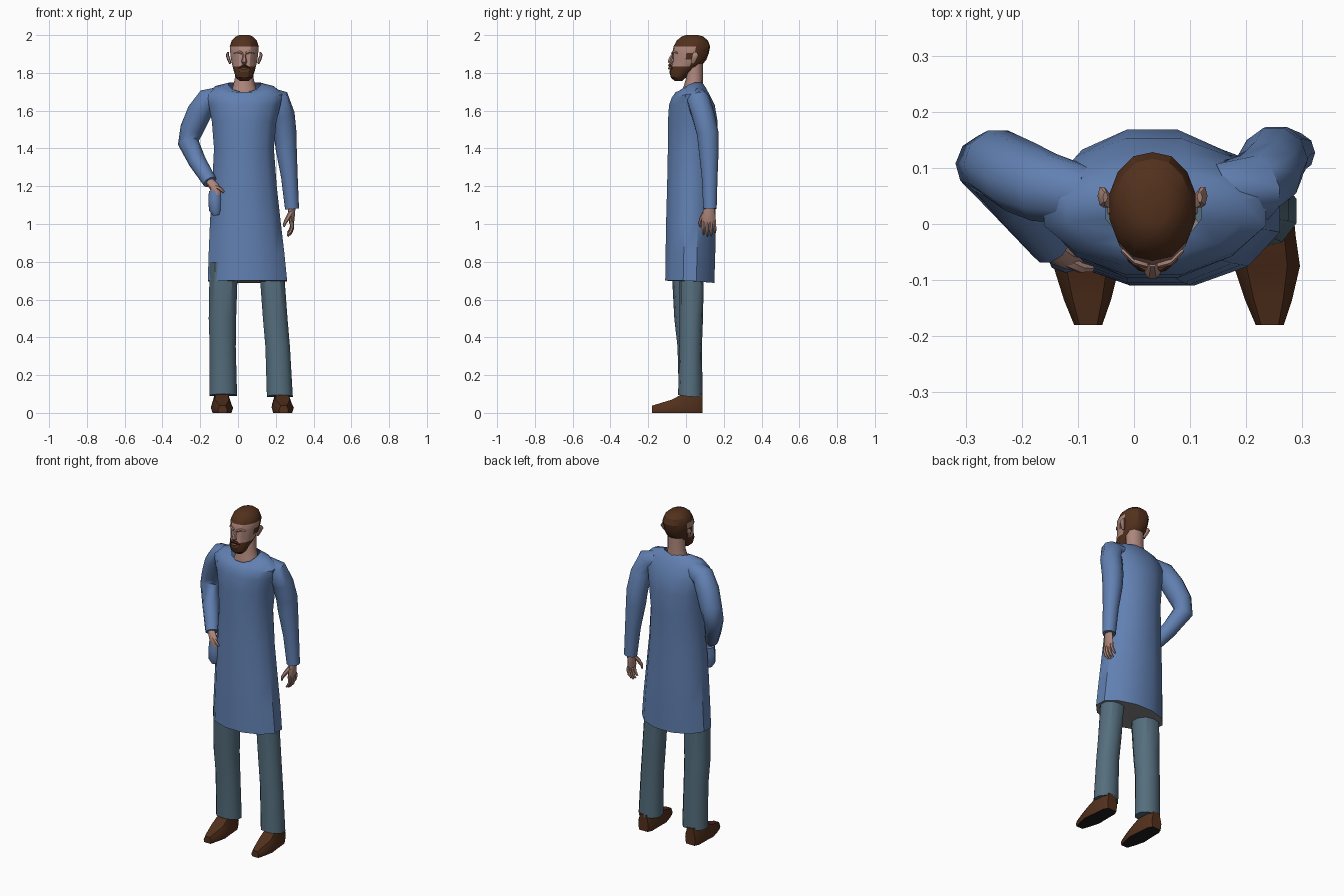
import bpy, bmesh
from math import cos, sin, pi, radians
from mathutils import Vector


def mat(name, rgb):
    m = bpy.data.materials.new(name)
    m.diffuse_color = (*rgb, 1)
    return m


BLUE = mat("blue_cloth", (0.12, 0.215, 0.44))
TROUSER = mat("slate_cloth", (0.09, 0.155, 0.205))
BROWN = mat("brown", (0.085, 0.03, 0.012))
SKIN = mat("skin", (0.42, 0.24, 0.2))
BLACK = mat("black", (0.012, 0.012, 0.012))
GREY = mat("grey", (0.25, 0.25, 0.25))


def loft(name, rings, mats, pick=None, angle=40, caps=(True, True)):
    """Skin a list of equal-length point rings; pick(face) chooses a material slot."""
    bm = bmesh.new()
    loops = [[bm.verts.new(p) for p in r] for r in rings]
    n = len(loops[0])
    for a, b in zip(loops, loops[1:]):
        for i in range(n):
            j = (i + 1) % n
            bm.faces.new((a[i], a[j], b[j], b[i]))
    if caps[0]:
        bm.faces.new(loops[0])
    if caps[1]:
        bm.faces.new(loops[-1])
    bmesh.ops.recalc_face_normals(bm, faces=bm.faces)
    bm.normal_update()
    if pick:
        for f in bm.faces:
            f.material_index = pick(f)
    me = bpy.data.meshes.new(name)
    bm.to_mesh(me)
    bm.free()
    for m in mats:
        me.materials.append(m)
    me.shade_smooth()
    me.set_sharp_from_angle(angle=radians(angle))
    ob = bpy.data.objects.new(name, me)
    bpy.context.collection.objects.link(ob)
    return ob


def oval(z, x0, x1, y0, y1, dip=0, n=12, rise=0):
    """Horizontal oval ring; dip lowers the front, rise shifts the back."""
    out = []
    for i in range(n):
        a = 2 * pi * (i + 0.5) / n
        k = 1 / cos(pi / n)
        c = max(-1, min(1, cos(a) * k))
        s = max(-1, min(1, sin(a) * k))
        out.append(Vector(((x0 + x1) / 2 + c * (x1 - x0) / 2,
                           (y0 + y1) / 2 + s * (y1 - y0) / 2,
                           z + dip * max(0, -s) + rise * max(0, s))))
    return out


def tube(name, path, material, n=10, ref=(0, 1, 0)):
    """Tube along (x, y, z, r) or (x, y, z, r_side, r_depth) points."""
    pts = [Vector(p[:3]) for p in path]
    rings = []
    for i, p in enumerate(path):
        t = (pts[min(i + 1, len(pts) - 1)] - pts[max(i - 1, 0)]).normalized()
        u = t.cross(Vector(ref)).normalized()
        v = t.cross(u)
        ru, rv = p[3], p[-1]
        rings.append([pts[i] + u * ru * cos(2 * pi * k / n) + v * rv * sin(2 * pi * k / n)
                      for k in range(n)])
    return loft(name, rings, [material], angle=45)


# Long tunic with grey underside
loft("tunic", [
    oval(0.70, -0.16, 0.26, -0.11, 0.15, rise=-0.012),
    oval(0.85, -0.155, 0.245, -0.108, 0.155),
    oval(1.02, -0.148, 0.225, -0.105, 0.157),
    oval(1.2, -0.137, 0.205, -0.10, 0.157),
    oval(1.4, -0.127, 0.19, -0.096, 0.162),
    oval(1.54, -0.138, 0.203, -0.096, 0.168),
    oval(1.63, -0.155, 0.225, -0.09, 0.152),
    oval(1.69, -0.16, 0.235, -0.075, 0.122, dip=-0.02),
    oval(1.73, -0.12, 0.19, -0.055, 0.1, dip=-0.032),
    oval(1.748, -0.05, 0.12, -0.035, 0.085, dip=-0.048),
], [BLUE, GREY], lambda f: int(f.normal.z < -0.9), caps=(True, False))

# Sleeves
tube("bent_sleeve", [
    (-0.09, 0.05, 1.672, 0.055), (-0.16, 0.065, 1.655, 0.064), (-0.205, 0.085, 1.59, 0.066),
    (-0.245, 0.108, 1.5, 0.062), (-0.263, 0.108, 1.43, 0.056), (-0.215, 0.045, 1.33, 0.047),
    (-0.148, -0.038, 1.222, 0.038)], BLUE)
tube("straight_sleeve", [
    (0.15, 0.055, 1.672, 0.055), (0.215, 0.065, 1.655, 0.062), (0.238, 0.09, 1.58, 0.062),
    (0.25, 0.115, 1.48, 0.06), (0.255, 0.12, 1.4, 0.056), (0.272, 0.125, 1.25, 0.044),
    (0.286, 0.127, 1.08, 0.037)], BLUE)

# Hip pocket with the resting hand tucked in
tube("pocket", [(-0.122, -0.05, 1.175, 0.032, 0.03), (-0.121, -0.055, 1.13, 0.036, 0.032),
                (-0.12, -0.058, 1.075, 0.034, 0.03), (-0.115, -0.055, 1.048, 0.02, 0.02)], BLUE, 8)
tube("tucked_hand", [(-0.15, -0.04, 1.225, 0.022), (-0.128, -0.058, 1.2, 0.026, 0.02),
                     (-0.115, -0.062, 1.175, 0.028, 0.02), (-0.115, -0.06, 1.14, 0.02)], SKIN, 8)
tube("tucked_thumb", [(-0.12, -0.066, 1.2, 0.011), (-0.095, -0.078, 1.187, 0.01),
                      (-0.075, -0.08, 1.168, 0.006)], SKIN, 6)

# Hanging hand: palm, four curled fingers, thumb
tube("palm", [(0.286, 0.125, 1.1, 0.02, 0.026), (0.284, 0.122, 1.06, 0.018, 0.032),
              (0.284, 0.12, 1.02, 0.015, 0.038), (0.281, 0.12, 1.0, 0.01, 0.035)], SKIN, 8)
for i in range(4):
    y = 0.09 + i * 0.02
    drop = (0.0, 0.008, 0.005, -0.01)[i]
    tube("finger", [(0.284, y, 1.015, 0.0105), (0.287, y + 0.001, 0.985 - drop, 0.01),
                    (0.278, y + 0.003, 0.96 - drop, 0.009), (0.262, y + 0.004, 0.943 - drop, 0.005)],
         SKIN, 6)
tube("thumb", [(0.28, 0.1, 1.06, 0.014), (0.262, 0.082, 1.03, 0.012),
               (0.248, 0.074, 1.005, 0.009), (0.243, 0.076, 0.985, 0.005)], SKIN, 6)

# Trouser legs
loft("bent_side_leg", [
    oval(0.09, -0.152, -0.005, -0.038, 0.085, n=10, dip=0.01),
    oval(0.35, -0.15, -0.012, -0.045, 0.083, n=10),
    oval(0.5, -0.155, -0.01, -0.062, 0.078, n=10),
    oval(0.8, -0.15, 0.0, -0.078, 0.08, n=10)], [TROUSER])
loft("straight_side_leg", [
    oval(0.085, 0.153, 0.29, -0.042, 0.088, n=10, dip=0.01),
    oval(0.35, 0.145, 0.275, -0.035, 0.084, n=10),
    oval(0.5, 0.132, 0.262, -0.035, 0.09, n=10),
    oval(0.8, 0.11, 0.24, -0.035, 0.095, n=10)], [TROUSER])

# Shoes with black soles: sections from heel to toe (y, half width, height)
SHOE = [(0.087, 0.034, 0.1), (0.06, 0.05, 0.11), (-0.02, 0.054, 0.1),
        (-0.075, 0.059, 0.07), (-0.135, 0.042, 0.052), (-0.18, 0.025, 0.038)]
for name, cx, lean in (("left_shoe", -0.087, -0.03), ("right_shoe", 0.233, -0.05)):
    rings = []
    for y, w, h in SHOE:
        c = cx + lean * y
        rings.append([Vector((c + sx * w, y, z)) for sx, z in
                      ((-0.85, 0), (0.85, 0), (1, h * 0.4), (0.62, h), (-0.62, h), (-1, h * 0.4))])
    loft(name, rings, [BROWN, BLACK], lambda f: int(f.normal.z < -0.9))

# Neck
CX = 0.033
loft("neck", [oval(z, CX - w, CX + w, y0, y1, n=10) for z, w, y0, y1 in
              ((1.66, 0.08, -0.02, 0.095), (1.72, 0.062, -0.015, 0.092),
               (1.77, 0.05, 0.0, 0.09), (1.86, 0.05, 0.0, 0.09))], [SKIN])


# Head: hair, beard and sideburns painted by face position
def head_slot(f):
    c = f.calc_center_median()
    hair = c.z > 1.937 or c.y > 0.055
    beard = c.z < 1.838 or (c.y > 0.015 and c.z < 1.9)
    return int(hair or beard)


HEAD = [(1.757, 0.024, -0.06, -0.02), (1.775, 0.044, -0.08, 0.0), (1.805, 0.054, -0.088, 0.03),
        (1.835, 0.062, -0.08, 0.08), (1.87, 0.07, -0.072, 0.108), (1.905, 0.074, -0.073, 0.121),
        (1.94, 0.077, -0.066, 0.128), (1.972, 0.066, -0.048, 0.116), (1.993, 0.044, -0.022, 0.09),
        (2.0, 0.026, 0.0, 0.062)]
loft("head", [oval(z, CX - w, CX + w, y0, y1, n=14) for z, w, y0, y1 in HEAD],
     [SKIN, BROWN], head_slot, angle=28)

# Facial features
tube("nose", [(CX, -0.07, 1.9, 0.007), (CX, -0.082, 1.875, 0.011), (CX, -0.086, 1.86, 0.015, 0.013),
              (CX, -0.076, 1.849, 0.01)], SKIN, 6)
tube("moustache", [(CX - 0.03, -0.07, 1.826, 0.006), (CX, -0.086, 1.84, 0.009),
                   (CX + 0.03, -0.07, 1.826, 0.006)], BROWN, 6, ref=(0, 0, 1))
tube("lips", [(CX - 0.014, -0.084, 1.822, 0.004), (CX, -0.09, 1.824, 0.006),
              (CX + 0.014, -0.084, 1.822, 0.004)], SKIN, 6, ref=(0, 0, 1))
for s in (-1, 1):
    tube("brow", [(CX + s * 0.01, -0.072, 1.904, 0.007), (CX + s * 0.03, -0.066, 1.912, 0.008),
                  (CX + s * 0.053, -0.046, 1.905, 0.005)], SKIN, 6, ref=(0, 0, 1))
    tube("ear", [(CX + s * 0.074, 0.036, 1.85, 0.006, 0.008), (CX + s * 0.082, 0.042, 1.872, 0.009, 0.015),
                 (CX + s * 0.09, 0.05, 1.895, 0.008, 0.019), (CX + s * 0.084, 0.048, 1.91, 0.005, 0.01)],
         SKIN, 6)
